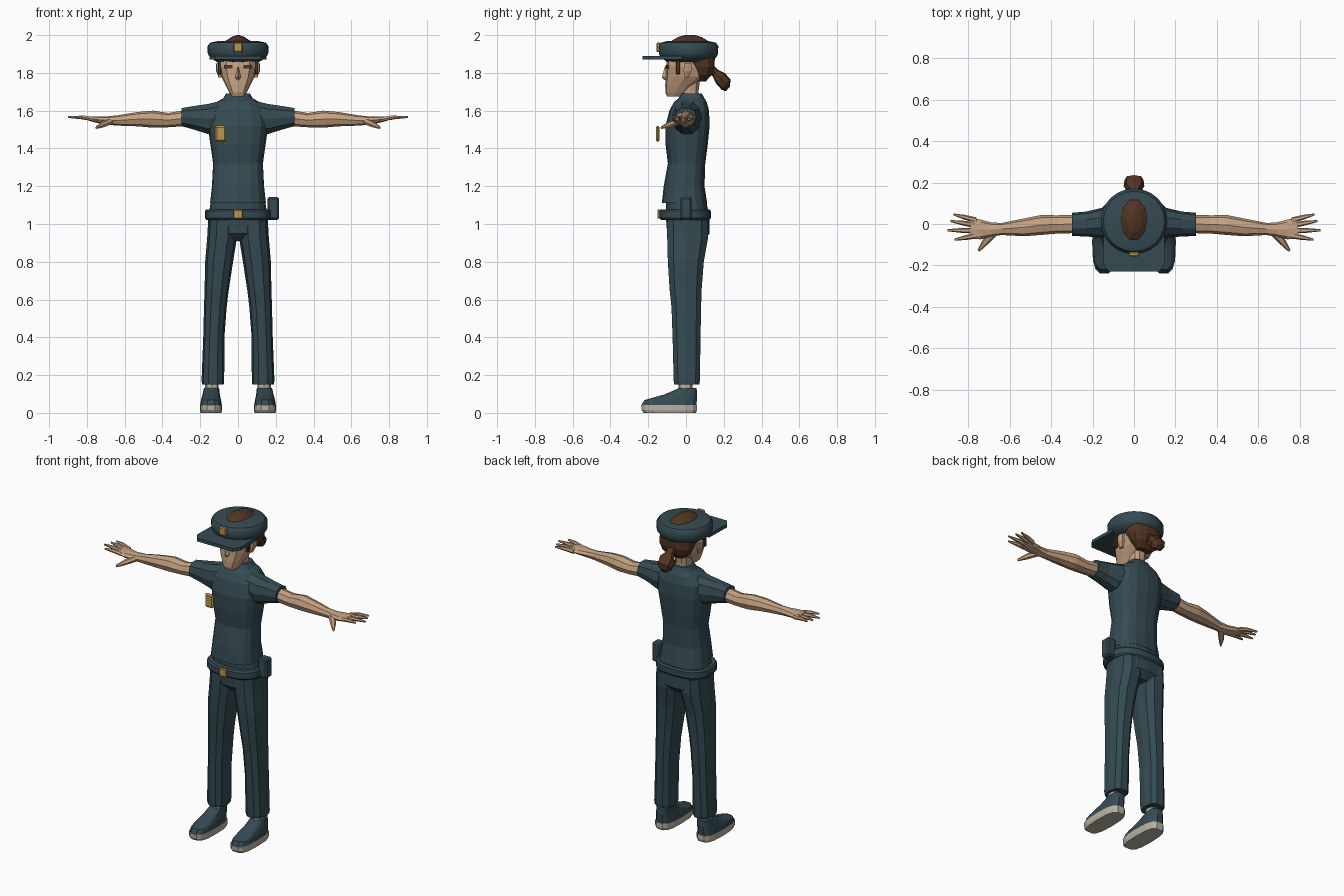
import bpy
import bmesh
from math import sin, cos, pi, radians, copysign
from mathutils import Vector, Matrix

default_cube = bpy.data.objects.get("Cube")
if default_cube:
    bpy.data.objects.remove(default_cube, do_unlink=True)

X, Y, Z = Vector((1, 0, 0)), Vector((0, 1, 0)), Vector((0, 0, 1))


def make_material(name, red, green, blue):
    material = bpy.data.materials.new(name)
    colour = (red, green, blue, 1)
    material.diffuse_color = colour
    material.use_nodes = True
    for node in material.node_tree.nodes:
        if node.type == 'BSDF_PRINCIPLED':
            node.inputs["Base Color"].default_value = colour
    return material


uniform = make_material("dark teal cloth", .035, .07, .085)
skin = make_material("tan skin", .56, .36, .22)
hair = make_material("brown hair", .085, .035, .016)
gold = make_material("gold metal", .5, .31, .08)
rubber = make_material("pale rubber", .48, .45, .36)


def finish(name, bm, material, smooth=False):
    """Turn a bmesh into a named object with one colour."""
    bmesh.ops.recalc_face_normals(bm, faces=bm.faces)
    mesh = bpy.data.meshes.new(name)
    bm.to_mesh(mesh)
    bm.free()
    mesh.materials.append(material)
    if smooth:
        mesh.shade_smooth()
        mesh.set_sharp_from_angle(angle=radians(38))
    else:
        mesh.shade_flat()
    obj = bpy.data.objects.new(name, mesh)
    bpy.context.collection.objects.link(obj)
    return obj


def loft(name, material, sections, u, v, sides=12, power=.8, smooth=False):
    """Skin rounded rings; each section is (centre, radius along u, radius along v)."""
    bm = bmesh.new()
    rings = []
    for centre, radius_u, radius_v in sections:
        ring = []
        for step in range(sides):
            angle = 2 * pi * step / sides
            c, s = [copysign(abs(k) ** power, k) if abs(k) > 1e-6 else 0
                    for k in (cos(angle), sin(angle))]
            ring.append(bm.verts.new(Vector(centre) + u * (c * radius_u) + v * (s * radius_v)))
        rings.append(ring)
    for low, high in zip(rings, rings[1:]):
        for i in range(sides):
            j = (i + 1) % sides
            bm.faces.new((low[i], low[j], high[j], high[i]))
    bm.faces.new(rings[0])
    bm.faces.new(rings[-1])
    return finish(name, bm, material, smooth)


def stack(name, material, rows, side=1, **options):
    """Upright loft; each row is (height, half width, front y, back y, optional x)."""
    sections = []
    for height, half, front, back, *middle in rows:
        x = side * middle[0] if middle else 0
        sections.append(((x, (front + back) / 2, height), half, (back - front) / 2))
    return loft(name, material, sections, X, Y, **options)


def box(name, material, centre, size, bevel=0.0, turn=0.0):
    bm = bmesh.new()
    bmesh.ops.create_cube(bm, size=1)
    bmesh.ops.scale(bm, vec=size, verts=bm.verts)
    if bevel:
        bmesh.ops.bevel(bm, geom=bm.edges[:], offset=bevel, segments=1, affect='EDGES')
    bmesh.ops.transform(bm, matrix=Matrix.Translation(centre) @ Matrix.Rotation(turn, 4, 'Z'),
                        verts=bm.verts)
    return finish(name, bm, material)


# Torso and hips
stack("shirt", uniform, [
    (1.11, .148, -.128, .112), (1.2, .138, -.118, .098), (1.32, .132, -.096, .102),
    (1.42, .146, -.108, .115), (1.52, .16, -.108, .125), (1.6, .152, -.088, .122),
    (1.645, .115, -.064, .11), (1.665, .078, -.04, .098), (1.69, .063, -.024, .084),
], sides=16, power=.75)
stack("trouser_hips", uniform, [
    (.91, .06, -.06, .09), (.95, .158, -.1, .125), (1.03, .16, -.106, .125),
    (1.12, .143, -.105, .108),
], sides=16, power=.75)

# Belt with buckle and pouch
stack("belt", uniform, [
    (1.022, .168, -.133, .124), (1.032, .176, -.141, .132),
    (1.068, .176, -.141, .132), (1.078, .168, -.133, .124),
], sides=20, smooth=True)
box("belt_buckle", gold, (0, -.142, 1.052), (.05, .02, .048), .004)
box("belt_pouch", uniform, (.186, 0, 1.082), (.062, .06, .12), .009)

# Chest badge
box("chest_badge", gold, (-.092, -.149, 1.478), (.058, .02, .086), .009)

# Neck, head and nose
stack("neck", skin, [(1.62, .05, -.02, .075), (1.7, .044, -.028, .068),
                     (1.8, .05, -.03, .08)], sides=10)
stack("head", skin, [
    (1.675, .034, -.1, -.03), (1.695, .046, -.109, .0), (1.735, .066, -.11, .04),
    (1.78, .088, -.108, .105), (1.83, .101, -.107, .125), (1.9, .1, -.095, .13),
], power=.7)
stack("nose", skin, [(1.83, .008, -.113, -.08), (1.775, .016, -.128, -.08),
                     (1.762, .012, -.115, -.08)], sides=4)

# Hair, with a ridge through the crown and a tied tail
stack("back_hair", hair, [
    (1.755, .045, .06, .105), (1.79, .09, .045, .138), (1.83, .107, .025, .152),
    (1.89, .112, -.03, .155),
], sides=14)
stack("crown_hair", hair, [
    (1.95, .08, -.1, .14), (1.972, .062, -.078, .118), (1.99, .035, -.045, .085),
    (2, .008, -.01, .05),
], sides=10, power=1)
tail_across = Vector((0, .66, .75))
loft("hair_tail", hair, [
    ((0, .125, 1.82), .03, .03), ((0, .155, 1.8), .024, .022),
    ((0, .182, 1.772), .05, .036), ((0, .212, 1.738), .046, .036),
    ((0, .222, 1.715), .018, .016),
], X, tail_across, sides=8)

# Cap: soft crown, flat peak and badge
stack("cap_crown", uniform, [
    (1.858, .112, -.1, .128), (1.88, .146, -.13, .158), (1.9, .16, -.144, .17),
    (1.942, .161, -.145, .171), (1.96, .148, -.132, .158), (1.968, .11, -.1, .12),
    (1.972, .03, -.02, .04),
], sides=24, power=1, smooth=True)

bm = bmesh.new()
half_peak = [(.146, -.02), (.15, -.19), (.122, -.229)]
outline = half_peak + [(-x, y) for x, y in reversed(half_peak)]
peak_face = bm.faces.new([bm.verts.new((x, y, 1.87)) for x, y in outline])
extruded = bmesh.ops.extrude_face_region(bm, geom=[peak_face], use_keep_orig=True)
bmesh.ops.translate(bm, vec=Z * .02,
                    verts=[g for g in extruded["geom"] if isinstance(g, bmesh.types.BMVert)])
finish("cap_peak", bm, uniform)
box("cap_badge", gold, (0, -.145, 1.935), (.048, .022, .05), .005)

# Paired parts
for label, side in (("left", 1), ("right", -1)):
    # Face details
    box(label + "_eye", hair, (side * .05, -.099, 1.832), (.042, .009, .018),
        turn=side * radians(11))
    box(label + "_sideburn", hair, (side * .097, -.042, 1.83), (.018, .022, .075), .004)
    stack(label + "_ear", skin, [(1.775, .008, -.01, .015, .094), (1.81, .014, -.015, .03, .102),
                                 (1.85, .012, -.012, .035, .106)], side, sides=6)

    # Trouser leg
    stack(label + "_trouser_leg", uniform, [
        (.15, .057, -.065, .073, .133), (.17, .06, -.068, .076, .133),
        (.4, .056, -.074, .08, .128), (.56, .06, -.08, .083, .12),
        (.65, .064, -.09, .086, .113), (.8, .074, -.1, .098, .1),
        (.93, .079, -.104, .122, .084), (1.02, .076, -.104, .122, .082),
    ], side, sides=10)

    # Ankle and shoe
    stack(label + "_sock", rubber, [(.1, .036, -.04, .034, .138), (.2, .036, -.04, .034, .138)],
          side, sides=8)
    stack(label + "_shoe_sole", rubber, [
        (0, .055, -.226, .055, .143), (.015, .059, -.238, .06, .143),
        (.043, .059, -.24, .06, .143),
    ], side, sides=14, power=.65)
    stack(label + "_shoe_upper", uniform, [
        (.043, .057, -.238, .058, .143), (.068, .053, -.222, .06, .143),
        (.098, .046, -.115, .06, .142), (.132, .04, -.035, .057, .14),
    ], side, sides=14, power=.7)

    # Sleeve and arm, lofted outwards from the body
    def outward(part, material, rows, sides, power=.9):
        sections = [((side * x, y, z), deep, tall) for x, y, z, deep, tall in rows]
        return loft(label + "_" + part, material, sections, Y, Z, sides, power)

    outward("sleeve", uniform, [
        (.08, .01, 1.57, .085, .088), (.16, .005, 1.556, .072, .083),
        (.23, .0, 1.562, .06, .066), (.3, -.002, 1.566, .056, .05),
    ], 10)
    outward("arm", skin, [
        (.28, 0, 1.56, .044, .042), (.37, -.002, 1.55, .044, .038),
        (.45, -.005, 1.555, .048, .045), (.53, -.016, 1.555, .043, .038),
        (.64, -.024, 1.548, .029, .027), (.69, -.027, 1.548, .035, .022),
        (.74, -.026, 1.552, .048, .018), (.79, -.02, 1.558, .05, .012),
    ], 8)

    # Fingers fan out from the palm
    fingers = {"little": (.018, .87, .046), "ring": (-.006, .885, .014),
               "middle": (-.032, .9, -.03), "index": (-.056, .865, -.075)}
    for finger, (base_y, tip_x, tip_y) in fingers.items():
        middle_x, middle_y = (.76 + tip_x) / 2, (base_y + tip_y) / 2
        outward(finger + "_finger", skin, [
            (.76, base_y, 1.555, .014, .013), (middle_x, middle_y, 1.564, .012, .011),
            (tip_x, tip_y, 1.566, .005, .005),
        ], 6)
    loft(label + "_thumb", skin, [
        ((side * .675, -.04, 1.545), .02, .018), ((side * .72, -.09, 1.525), .016, .015),
        ((side * .75, -.13, 1.51), .006, .007),
    ], Vector((side * .75, .66, 0)), Z, sides=6)
